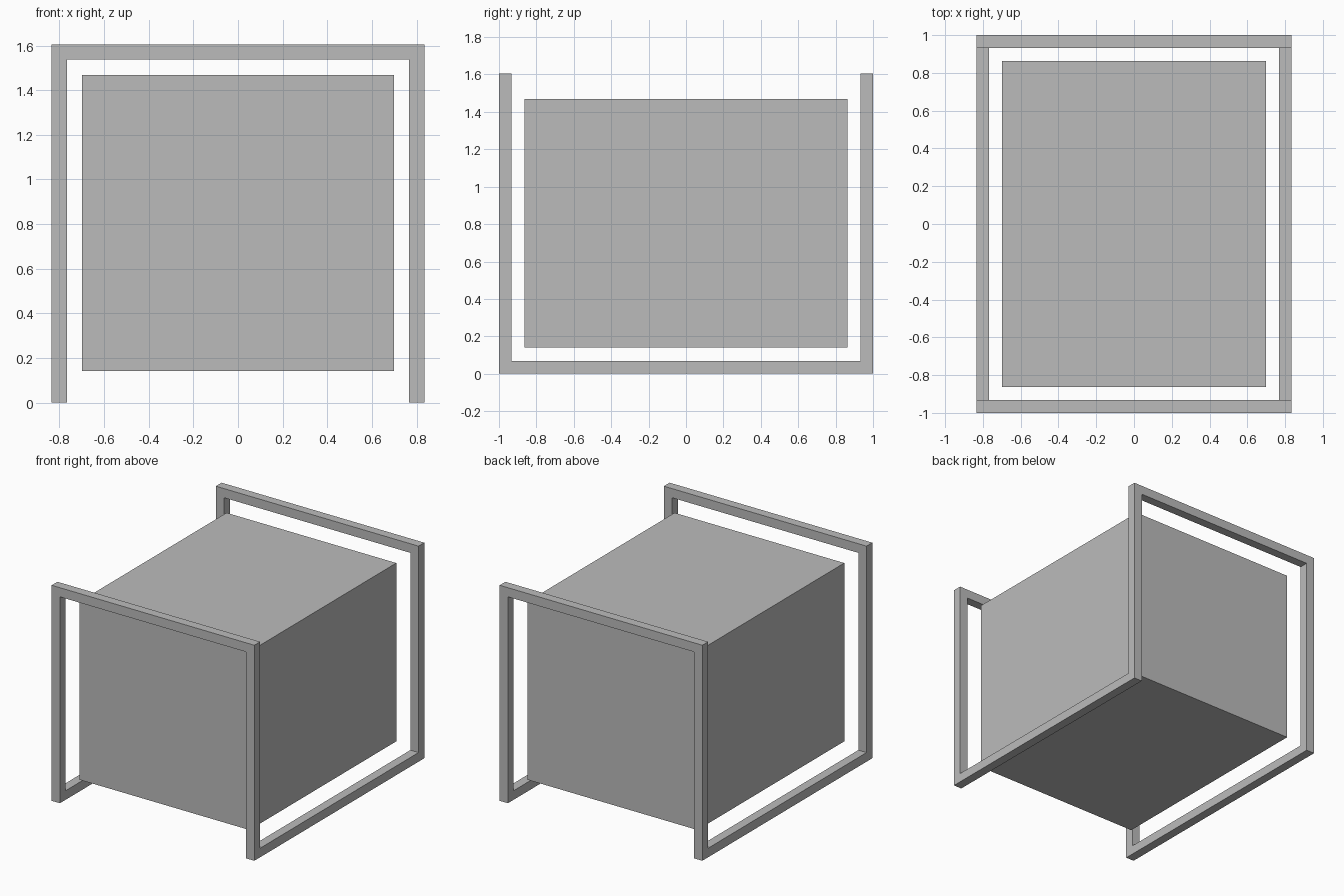
import bpy
import bmesh
from mathutils import Vector

if "Cube" in bpy.data.objects:
    bpy.data.objects.remove(bpy.data.objects["Cube"], do_unlink=True)

# Overall half sizes, height, bar thickness and the gap around the body
HALF_X, HALF_Y, HEIGHT = 0.835, 1.0, 1.605
BAR = 0.068
INSET = 2 * BAR

grey = bpy.data.materials.new("plain grey")
grey.use_nodes = True
grey.diffuse_color = (0.5, 0.5, 0.5, 1)
grey.node_tree.nodes["Principled BSDF"].inputs["Base Color"].default_value = grey.diffuse_color


def extruded(name, outline, offset):
    """Solid made by pushing a flat outline along an offset."""
    bm = bmesh.new()
    face = bm.faces.new([bm.verts.new(p) for p in outline])
    moved = bmesh.ops.extrude_face_region(bm, geom=[face], use_keep_orig=True)["geom"]
    bmesh.ops.translate(bm, vec=Vector(offset),
                        verts=[g for g in moved if isinstance(g, bmesh.types.BMVert)])
    bmesh.ops.recalc_face_normals(bm, faces=bm.faces)
    mesh = bpy.data.meshes.new(name)
    bm.to_mesh(mesh)
    bm.free()
    mesh.materials.append(grey)
    obj = bpy.data.objects.new(name, mesh)
    bpy.context.collection.objects.link(obj)
    return obj


def rectangle(x, y0, y1, z0, z1):
    return [(x, y0, z0), (x, y1, z0), (x, y1, z1), (x, y0, z1)]


# Main body
bx, by = HALF_X - INSET, HALF_Y - INSET
extruded("body", rectangle(-bx, -by, by, INSET + 0.005, HEIGHT - INSET), (2 * bx, 0, 0))

# Upright arches: two legs joined by a top bar
inner, under = HALF_X - BAR, HEIGHT - BAR
arch = [(-HALF_X, 0), (-HALF_X, HEIGHT), (HALF_X, HEIGHT), (HALF_X, 0),
        (inner, 0), (inner, under), (-inner, under), (-inner, 0)]
for name, y in (("front_arch", -HALF_Y), ("back_arch", HALF_Y - BAR)):
    extruded(name, [(x, y, z) for x, z in arch], (0, BAR, 0))

# Floor rails joining the arches
reach = HALF_Y - BAR
for name, x in (("right_rail", -HALF_X), ("left_rail", inner)):
    extruded(name, rectangle(x, -reach, reach, 0, BAR), (BAR, 0, 0))
